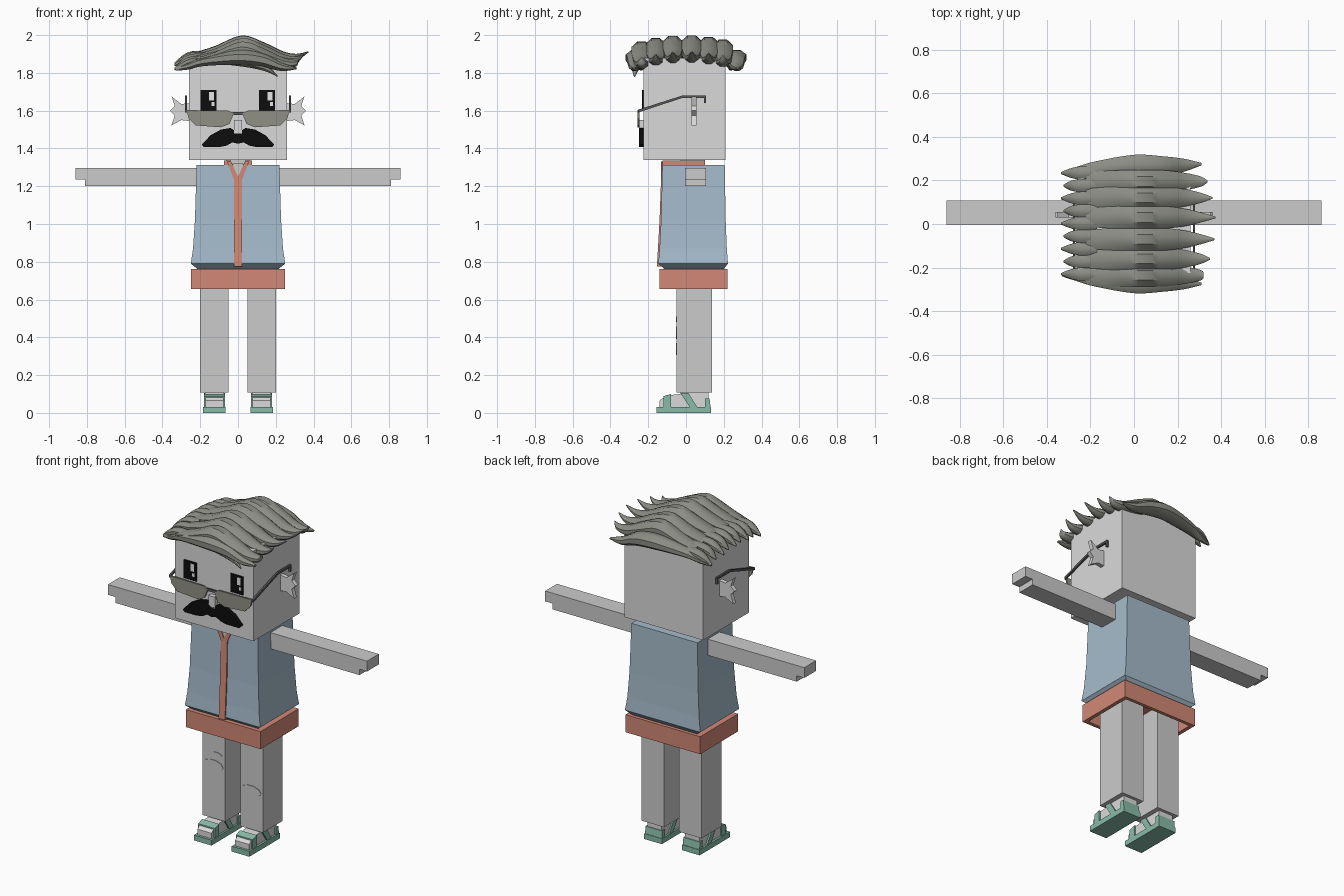
import bpy, bmesh, math
from mathutils import Vector

cube = bpy.data.objects.get("Cube")
if cube:
    bpy.data.objects.remove(cube, do_unlink=True)


def material(name, r, g, b):
    m = bpy.data.materials.new(name)
    m.use_nodes = True
    m.diffuse_color = (r, g, b, 1)
    m.node_tree.nodes["Principled BSDF"].inputs["Base Color"].default_value = (r, g, b, 1)
    return m


SKIN = material("skin grey", .6, .6, .6)
FACE = material("face light grey", .7, .7, .7)
VEST = material("vest blue", .38, .5, .6)
SHIRT = material("shirt coral", .64, .25, .18)
SANDAL = material("sandal green", .25, .5, .39)
HAIR = material("hair olive grey", .26, .27, .235)
BLACK = material("black", .004, .004, .004)
WHITE = material("eye white", .9, .9, .9)
FRAME = material("frame dark grey", .1, .1, .1)
LENS = material("lens olive", .28, .28, .23)


def loft(name, rings, mat, smooth=False):
    """Skin a list of equal-sized point rings and cap both ends."""
    bm = bmesh.new()
    rows = [[bm.verts.new(p) for p in ring] for ring in rings]
    n = len(rows[0])
    for a, b in zip(rows, rows[1:]):
        for i in range(n):
            j = (i + 1) % n
            bm.faces.new((a[i], a[j], b[j], b[i]))
    bm.faces.new(rows[0])
    bm.faces.new(rows[-1])
    bmesh.ops.recalc_face_normals(bm, faces=bm.faces)
    mesh = bpy.data.meshes.new(name)
    bm.to_mesh(mesh)
    bm.free()
    mesh.materials.append(mat)
    ob = bpy.data.objects.new(name, mesh)
    bpy.context.collection.objects.link(ob)
    if smooth:
        bpy.ops.object.select_all(action='DESELECT')
        ob.select_set(True)
        bpy.context.view_layer.objects.active = ob
        bpy.ops.object.shade_smooth_by_angle(angle=math.radians(40))
    return ob


def rect(x0, x1, y0, y1, z):
    return [(x0, y0, z), (x1, y0, z), (x1, y1, z), (x0, y1, z)]


def box(name, x0, x1, y0, y1, z0, z1, mat):
    return loft(name, [rect(x0, x1, y0, y1, z) for z in (z0, z1)], mat)


def plate(name, pts, y0, y1, mat):
    """Outline in x-z, extruded along y."""
    return loft(name, [[(x, y, z) for x, z in pts] for y in (y0, y1)], mat)


def slab(name, pts, x0, x1, mat):
    """Outline in y-z, extruded along x."""
    return loft(name, [[(x, y, z) for y, z in pts] for x in (x0, x1)], mat)


def flip(pts, s):
    return [(s * x, z) for x, z in pts]


def lock(name, keys, sides=8, steps=4):
    """Tapered hair lock through keys (x, y, z, half width, half height)."""
    keys = [Vector(k) for k in keys]
    ext = [keys[0]] + keys + [keys[-1]]
    samples = []
    for i in range(len(keys) - 1):
        a, b, c, d = ext[i:i + 4]
        for k in range(steps):
            t = k / steps
            samples.append(.5 * (2 * b + (c - a) * t + (2 * a - 5 * b + 4 * c - d) * t ** 2
                                 + (3 * b - a - 3 * c + d) * t ** 3))
    samples.append(keys[-1])
    rings = []
    for x, y, z, w, h in samples:
        w, h = max(w, .003), max(h, .003)
        rings.append([(x, y + w * math.cos(math.tau * (i + .5) / sides),
                       z + h * math.sin(math.tau * (i + .5) / sides)) for i in range(sides)])
    return loft(name, rings, HAIR, True)


# Head and nose
box("head", -.26, .26, -.225, .21, 1.34, 1.88, FACE)
box("nose", -.022, .022, -.25, -.22, 1.48, 1.55, FACE)
box("neck", -.06, .06, -.03, .1, 1.28, 1.35, SKIN)

# Eyes with square highlights
for side, x in (("right", -.198), ("left", .112)):
    box(side + "_eye", x, x + .083, -.232, -.224, 1.6, 1.71, BLACK)
    box(side + "_eye_highlight", x + .045, x + .07, -.234, -.23, 1.655, 1.7, WHITE)
    box(side + "_eye_glint", x + .058, x + .073, -.234, -.23, 1.625, 1.645, WHITE)

# Moustache
half = [(.04, 1.508), (.09, 1.5), (.145, 1.47), (.192, 1.42), (.18, 1.407),
        (.1, 1.407), (.06, 1.415), (.03, 1.432)]
plate("moustache", [(0, 1.482)] + half + [(0, 1.425)] + flip(half[::-1], -1), -.25, -.224, BLACK)

# Glasses, ears, arms, legs and sandals, once per side
lens = [(.022, 1.585), (.05, 1.6), (.272, 1.603), (.262, 1.56), (.225, 1.522),
        (.09, 1.512), (.045, 1.53)]
temple = [(-.255, 1.59), (-.02, 1.667), (.095, 1.667), (.095, 1.64),
          (.105, 1.64), (.105, 1.68), (-.02, 1.68), (-.255, 1.605)]
ear = [(.255, 1.64), (.3, 1.635), (.352, 1.675), (.335, 1.625), (.36, 1.6),
       (.335, 1.575), (.352, 1.522), (.3, 1.55), (.255, 1.545)]
for side, s in (("right", -1), ("left", 1)):
    plate(side + "_lens", flip(lens, s), -.257, -.247, LENS)
    slab(side + "_temple", temple, s * .27, s * .281, FRAME)
    plate(side + "_ear", flip(ear, s), .03, .055, FACE)

    box(side + "_arm", s * .2, s * .81, -.005, .107, 1.2, 1.297, SKIN)
    box(side + "_fingers", s * .81, s * .86, -.005, .107, 1.235, 1.297, SKIN)

    box(side + "_leg", s * .05, s * .2, -.05, .138, .108, .74, SKIN)
    box(side + "_ankle", s * .078, s * .172, -.03, .12, .03, .11, FACE)
    slab(side + "_foot", [(-.14, .03), (-.14, .065), (-.105, .092), (-.03, .1), (.12, .06), (.12, .03)],
         s * .078, s * .172, FACE)
    box(side + "_sole", s * .067, s * .184, -.155, .133, 0, .032, SANDAL)
    slab(side + "_toe_strap", [(-.12, .03), (-.12, .088), (-.08, .1), (-.08, .03)],
         s * .07, s * .181, SANDAL)
    slab(side + "_instep_strap", [(.02, .03), (-.03, .106), (.012, .106), (.06, .03)],
         s * .07, s * .181, SANDAL)
    slab(side + "_heel_strap", [(.1, .03), (.1, .075), (.125, .075), (.13, .03)],
         s * .07, s * .181, SANDAL)
box("glasses_bridge", -.03, .03, -.256, -.246, 1.578, 1.592, FRAME)

# Raised knee patches
for name, x, z, w, h in (("right_knee_patch", -.13, .425, .068, .035),
                         ("right_knee_scrap", -.107, .495, .036, .015),
                         ("left_knee_patch", .122, .338, .067, .034)):
    pts = [(x + w * math.cos(a), z + h * math.sin(a))
           for a in (math.tau * i / 10 for i in range(10))]
    plate(name, pts, -.054, -.049, SKIN)

# Flared vest with a tucked hem
loft("vest", [rect(-w, w, f, b, z) for w, f, b, z in (
    (.215, -.115, .2, .762), (.25, -.147, .222, .79), (.238, -.14, .216, .87),
    (.228, -.132, .21, 1.02), (.219, -.125, .205, 1.312))], VEST)

# Shirt: hollow hem, front strip, open neckline and collar
loft("shirt_hem", [rect(-.225, .225, -.118, .2, .74), rect(-.225, .225, -.118, .2, .657),
                   rect(-.248, .248, -.14, .22, .657), rect(-.248, .248, -.14, .22, .762)], SHIRT)
slab("shirt_strip", [(-.154, .775), (-.14, 1.02), (-.132, 1.24), (-.1, 1.24), (-.1, .775)],
     -.021, .021, SHIRT)
plate("neckline", [(0, 1.24), (.03, 1.32), (-.03, 1.32)], -.128, -.1, SKIN)
lapel = [(0, 1.235), (.021, 1.235), (.058, 1.33), (.036, 1.33), (0, 1.25)]
for side, s in (("right", -1), ("left", 1)):
    plate(side + "_lapel", flip(lapel, s), -.133, -.1, SHIRT)
    box(side + "_collar", s * .036, s * .075, -.125, .1, 1.3, 1.335, SHIRT)
box("back_collar", -.06, .06, .07, .1, 1.3, 1.335, SHIRT)

# Swept locks over the crown
for i, y in enumerate((-.235, -.16, -.07, .03, .12, .195)):
    d = -.6 * y * y
    reach = .375 - 1.0 * y * y
    lock(f"crown_lock_{i + 1}", [
        (-.22, y, 1.898 + d, .045, .014), (-.12, y, 1.918 + d, .054, .028),
        (.02, y, 1.95 + d, .058, .053), (.14, y, 1.915 + d, .056, .05),
        (.24, y, 1.885 + d, .042, .032), (.31, y, 1.885 + d, .024, .018),
        (reach, y, 1.912 + d, .004, .004)])

# Short curls on the parting side
for i in range(9):
    y = -.23 + i * .058
    d = -.5 * y * y
    tip = -.335 + .012 * (i % 2)
    lock(f"parting_curl_{i + 1}", [
        (-.17, y, 1.9 + d, .028, .018), (-.24, y, 1.895 + d, .033, .022),
        (-.29, y, 1.875 + d, .024, .022), (tip, y, 1.848 + d, .005, .006)])

# Long locks over the forehead and the back of the head
for name, s in (("forehead_lock", -1), ("nape_lock", 1)):
    lock(name, [
        (-.33, s * .235, 1.82, .006, .008), (-.27, s * .24, 1.835, .022, .02),
        (-.18, s * .25, 1.862, .04, .028), (0, s * .268, 1.882, .054, .042),
        (.13, s * .265, 1.868, .05, .04), (.23, s * .27, 1.832, .032, .024),
        (.31, s * .275, 1.825, .006, .006)])
lock("forehead_wisp", [
    (-.08, -.25, 1.86, .02, .015), (.06, -.262, 1.848, .03, .022),
    (.15, -.268, 1.825, .02, .02), (.21, -.272, 1.782, .004, .004)])
